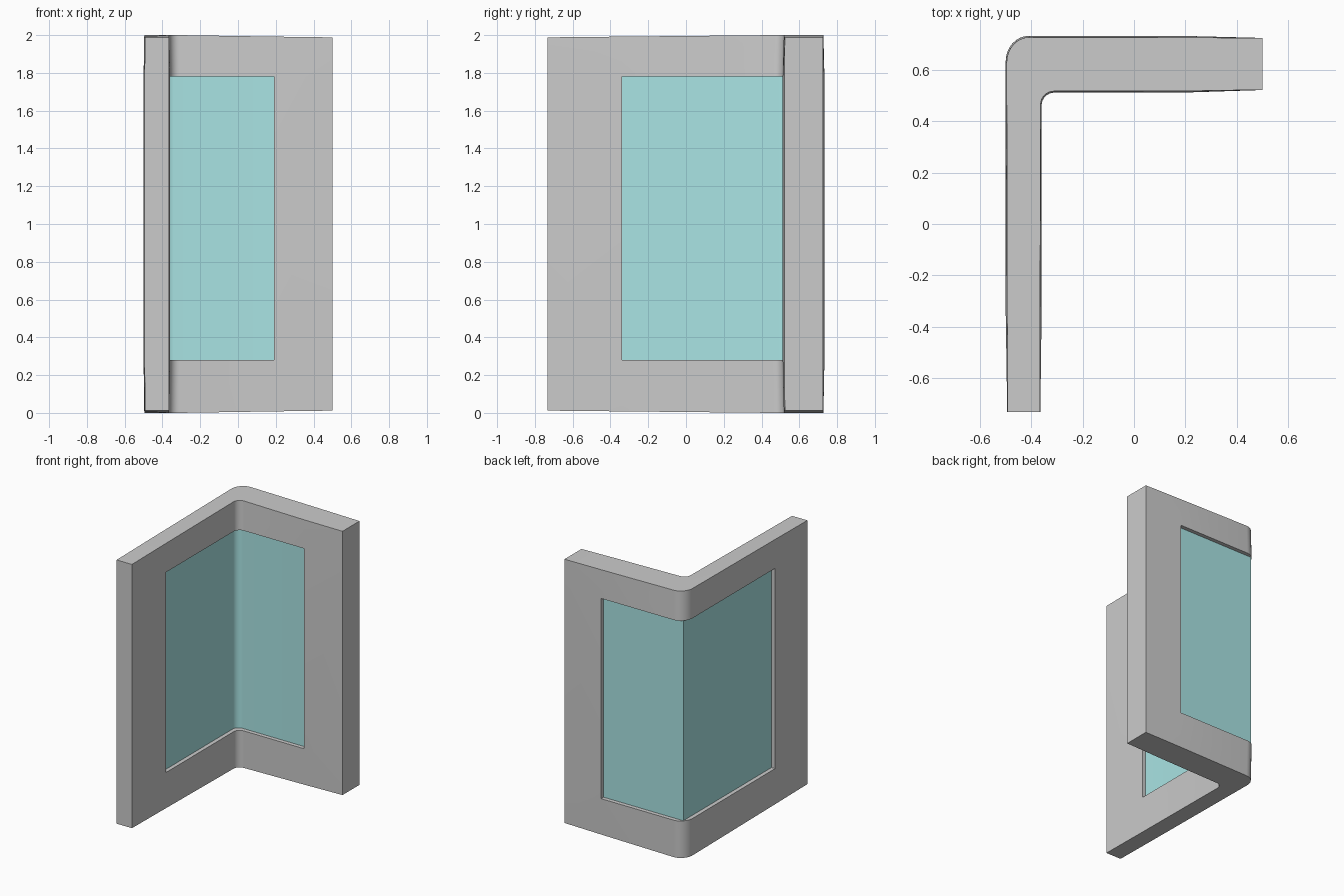
import bpy, bmesh
from math import sin, cos, pi
from mathutils import Vector

if "Cube" in bpy.data.objects:
    bpy.data.objects.remove(bpy.data.objects["Cube"])

SEG = 8                    # segments in the rounded corner
Z_LOW, Z_HIGH = 0.28, 1.78  # window opening heights


def arc(cx, cy, rx, ry):
    """Quarter turn from the long wall (-x side) to the short wall (+y side)."""
    return [(cx - rx * cos(pi / 2 * i / SEG), cy + ry * sin(pi / 2 * i / SEG))
            for i in range(SEG + 1)]


def finish(name, bm):
    bmesh.ops.recalc_face_normals(bm, faces=bm.faces)
    mesh = bpy.data.meshes.new(name)
    bm.to_mesh(mesh)
    bm.free()
    obj = bpy.data.objects.new(name, mesh)
    bpy.context.collection.objects.link(obj)
    bpy.ops.object.select_all(action='DESELECT')
    obj.select_set(True)
    bpy.context.view_layer.objects.active = obj
    bpy.ops.object.shade_smooth_by_angle(angle=0.5)
    return obj


# Corner wall: plan stations along the L, outside and inside
outer = [(-.494, -.733), (-.5, -.34)] + arc(-.41, .633, .09, .1) + [(.19, .733), (.5, .725)]
inner = [(-.365, -.733), (-.36, -.34)] + arc(-.31, .462, .05, .05) + [(.19, .512), (.5, .522)]
n = len(outer)

bm = bmesh.new()
grid = {}
for i, (o, p) in enumerate(zip(outer, inner)):
    o, p = Vector(o), Vector(p)
    # walls taper slightly towards top, bottom and the free ends
    sag = .012 if i in (0, n - 1) else .008 if i in (1, n - 2) else 0
    step = (p - o).normalized() * (.006 if 0 < i < n - 1 else .001)
    for k, z in enumerate((sag, Z_LOW, Z_HIGH, 2 - sag)):
        d = step if k in (0, 3) else step * 0
        grid[i, k, 0] = bm.verts.new((*(o + d), z))
        grid[i, k, 1] = bm.verts.new((*(p - d), z))


def solid(i, k):
    return 0 <= i < n - 1 and 0 <= k < 3 and not (k == 1 and 1 <= i < n - 2)


def face(*keys):
    bm.faces.new([grid[key] for key in keys])


for i in range(n - 1):
    for k in range(3):
        if not solid(i, k):
            continue
        for s in (0, 1):
            face((i, k, s), (i + 1, k, s), (i + 1, k + 1, s), (i, k + 1, s))
            if not solid(i, k - 1 + 2 * s):    # sills, heads, top and bottom
                face((i, k + s, 0), (i + 1, k + s, 0), (i + 1, k + s, 1), (i, k + s, 1))
            if not solid(i - 1 + 2 * s, k):    # jambs and wall ends
                face((i + s, k, 0), (i + s, k + 1, 0), (i + s, k + 1, 1), (i + s, k, 1))
finish("corner_wall", bm)

# Corner window pane: sharp outside corner, rounded inside, set back in the opening
R = .03
plan = [(-.5 + R, -.34), (-.5 + R, .733 - R), (.19, .733 - R), (.19, .512 + R)]
plan += reversed(arc(-.31 - R, .462 + R, .05, .05))
plan += [(-.36 - R, -.34)]
bm = bmesh.new()
base = bm.faces.new([bm.verts.new((x, y, Z_LOW)) for x, y in plan])
ext = bmesh.ops.extrude_face_region(bm, geom=[base], use_keep_orig=True)
for v in ext["geom"]:
    if isinstance(v, bmesh.types.BMVert):
        v.co.z = Z_HIGH
pane = finish("window_pane", bm)
glass = bpy.data.materials.new("teal_glass")
glass.diffuse_color = (.40, .78, .78, 1)
glass.use_nodes = True
glass.node_tree.nodes["Principled BSDF"].inputs["Base Color"].default_value = glass.diffuse_color
pane.data.materials.append(glass)
